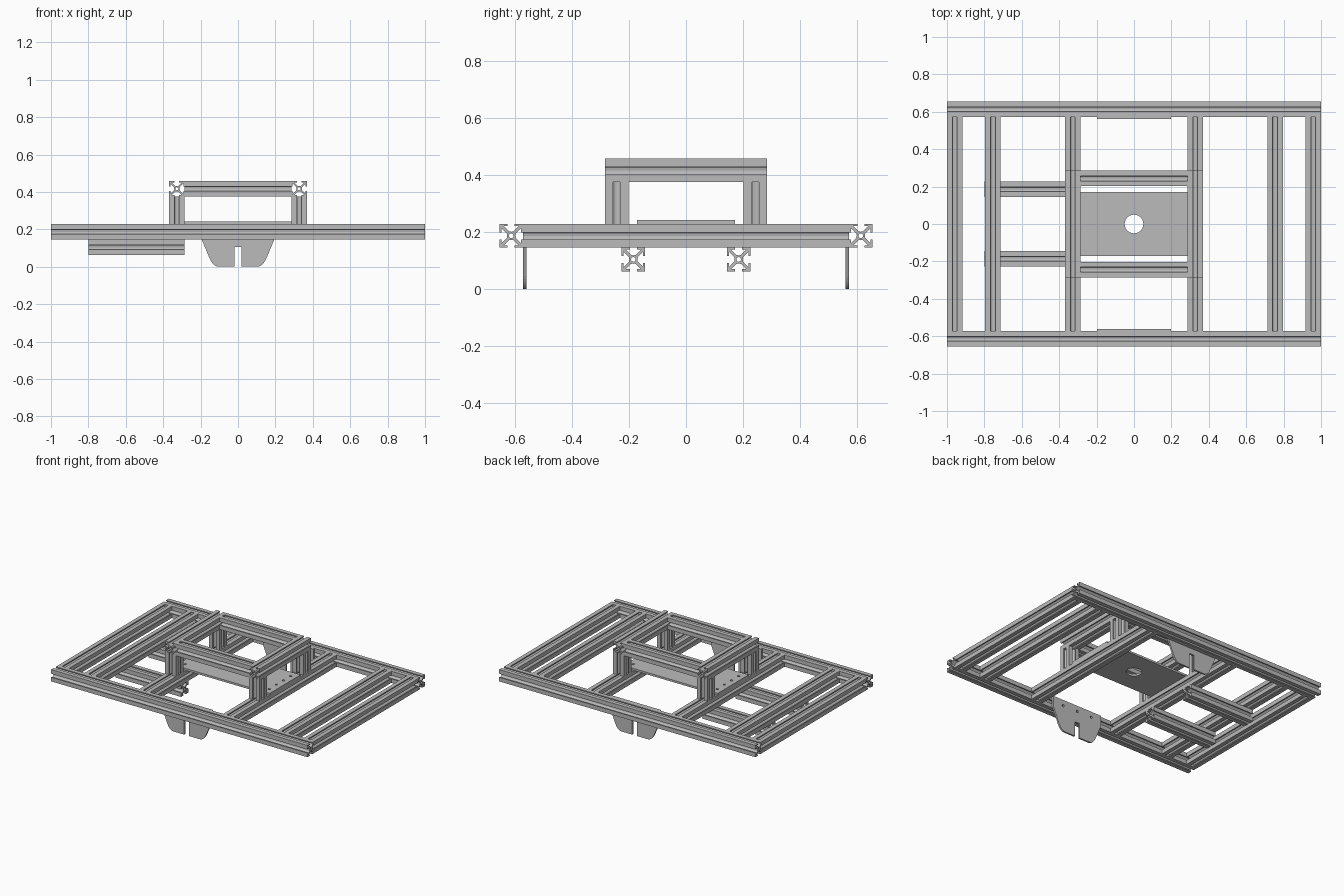
import bpy
import bmesh
from math import pi, cos, sin

if "Cube" in bpy.data.objects:
    bpy.data.objects.remove(bpy.data.objects["Cube"], do_unlink=True)

# One aluminium grey for everything
grey = bpy.data.materials.new("aluminium grey")
grey.use_nodes = True
colour = (0.5, 0.5, 0.5, 1)
grey.diffuse_color = colour
grey.node_tree.nodes["Principled BSDF"].inputs["Base Color"].default_value = colour

BAR = 0.083          # bar width
H = BAR / 2
ROTATION = {"x": (0, pi / 2, 0), "y": (pi / 2, 0, 0), "z": (0, 0, 0)}


def circle(x, y, r, n=16):
    return [(x + r * cos(2 * pi * i / n), y + r * sin(2 * pi * i / n)) for i in range(n)]


def extrude(name, loops, length, centre, axis):
    """Fill an outline with holes, extrude it evenly about the centre along an axis."""
    curve = bpy.data.curves.new(name, "CURVE")
    curve.dimensions = "2D"
    curve.fill_mode = "BOTH"
    curve.extrude = length / 2
    for loop in loops:
        spline = curve.splines.new("POLY")
        spline.points.add(len(loop) - 1)
        for point, (x, y) in zip(spline.points, loop):
            point.co = (x, y, 0, 1)
        spline.use_cyclic_u = True
        spline.use_smooth = False
    helper = bpy.data.objects.new(name + " outline", curve)
    bpy.context.collection.objects.link(helper)
    graph = bpy.context.evaluated_depsgraph_get()
    mesh = bpy.data.meshes.new_from_object(helper.evaluated_get(graph))
    bpy.data.objects.remove(helper, do_unlink=True)

    bm = bmesh.new()
    bm.from_mesh(mesh)
    bmesh.ops.remove_doubles(bm, verts=bm.verts, dist=0.00001)
    bmesh.ops.recalc_face_normals(bm, faces=bm.faces)
    for face in bm.faces:
        face.smooth = False
        face.material_index = 0
    bm.to_mesh(mesh)
    bm.free()

    mesh.materials.clear()
    mesh.materials.append(grey)
    obj = bpy.data.objects.new(name, mesh)
    obj.location = centre
    obj.rotation_euler = ROTATION[axis]
    bpy.context.collection.objects.link(obj)
    return obj


# T-slot section: one slotted side, turned four times, with a round bore
half_side = [(1, -1), (1, -0.3), (0.83, -0.3), (0.83, -0.65), (0.38, -0.2)]
side = half_side + [(0.34, 0)] + [(x, -y) for x, y in reversed(half_side[1:])]
section = []
for turn in range(4):
    section += [(x * H, y * H) for x, y in side]
    side = [(-y, x) for x, y in side]
slot_profile = [section, circle(0, 0, 0.2 * H)]


def bar(name, length, centre, axis):
    extrude(name, slot_profile, length, centre, axis)


DECK = 0.187         # height of the main frame's centre line
RAIL_Y = 0.614
POST_X, POST_Y = 0.327, 0.2435
TOP = 0.417

# Main frame
for y, end in ((-RAIL_Y, "front"), (RAIL_Y, "back")):
    bar(end + "_rail", 2, (0, y, DECK), "x")
for x, label in ((1 - H, "outer"), (0.754, "middle"), (POST_X, "inner")):
    for sign, hand in ((1, "left"), (-1, "right")):
        bar(f"{hand}_{label}_crossbar", 2 * (RAIL_Y - H), (sign * x, 0, DECK), "y")

# Raised centre frame
for sx, hand in ((1, "left"), (-1, "right")):
    for sy, end in ((-1, "front"), (1, "back")):
        bar(f"{end}_{hand}_post", 0.147, (sx * POST_X, sy * POST_Y, 0.302), "z")
    bar(hand + "_top_bar", 2 * (POST_Y + H), (sx * POST_X, 0, TOP), "y")
for sy, end in ((-1, "front"), (1, "back")):
    bar(end + "_top_bar", 2 * (POST_X - H), (0, sy * POST_Y, TOP), "x")

# Short bars hung under the right side
for y, end in ((-0.185, "front"), (0.185, "back")):
    bar(end + "_under_bar", 0.512, (-0.542, y, DECK - BAR), "x")

# Centre plate with a large hole and a row of bolt holes at each end
px, py = POST_X + H, 0.172
plate = [[(-px, -py), (px, -py), (px, py), (-px, py)], circle(0, 0, 0.05, 32)]
for sx in (-1, 1):
    for i in range(4):
        plate.append(circle(sx * POST_X, -0.12 + 0.08 * i, 0.009))
extrude("centre_plate", plate, 0.014, (0, 0, 0.235), "z")

# Hanging brackets: tapered, rounded lower corners, slot cut from below
a, b, c = (0.152, 0.045), (0.132, 0), (0.1, 0)
steps = [i / 8 for i in range(9)]
corner = [tuple((1 - t) ** 2 * p + 2 * t * (1 - t) * q + t * t * r
                for p, q, r in zip(a, b, c)) for t in steps]
half = [(0.198, 0.228), (0.198, 0.155)] + corner + [(0.019, 0), (0.019, 0.105)]
outline = half + [(-x, z) for x, z in reversed(half)]
bracket = [outline] + [circle(x, DECK, 0.009) for x in (-0.116, 0, 0.116)]
for sy, end in ((-1, "front"), (1, "back")):
    extrude(end + "_bracket", bracket, 0.012, (0, sy * 0.5665, 0), "y")
